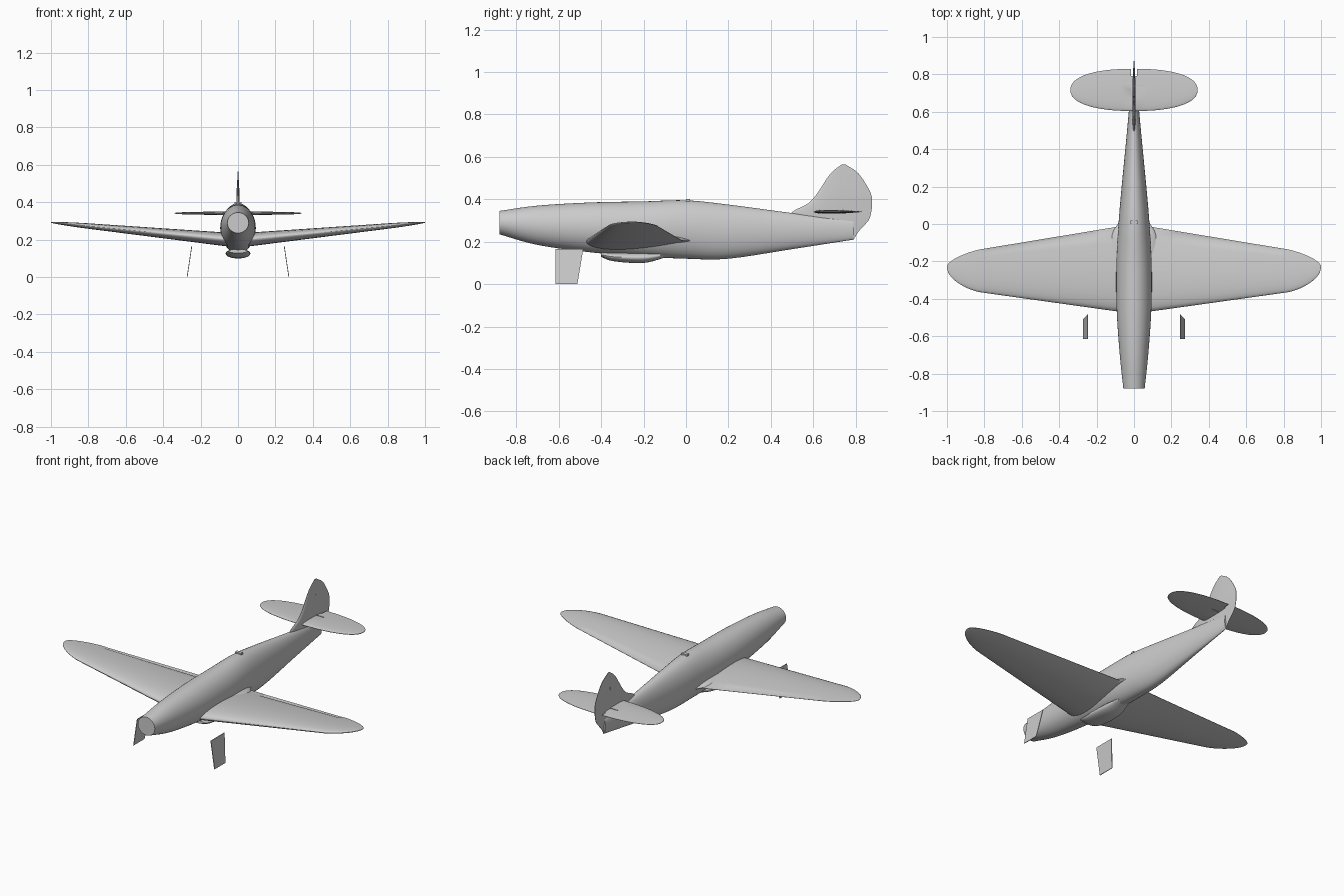
import bpy, bmesh
from math import sin, cos, pi, sqrt, radians
from mathutils import Vector

cube = bpy.data.objects.get("Cube")
if cube:
    bpy.data.objects.remove(cube, do_unlink=True)

colour = (0.6, 0.6, 0.6, 1)
grey = bpy.data.materials.new("light grey")
grey.use_nodes = True
grey.diffuse_color = colour
grey.node_tree.nodes["Principled BSDF"].inputs["Base Color"].default_value = colour


def loft(name, rings, mirror=False):
    """Skin a list of closed rings; a mirrored part stays open where it meets x = 0."""
    bm = bmesh.new()
    rows = [[bm.verts.new(point) for point in ring] for ring in rings]
    count = len(rows[0])
    for near, far in zip(rows, rows[1:]):
        for i in range(count):
            j = (i + 1) % count
            bm.faces.new((near[i], near[j], far[j], far[i]))
    touches_centre = mirror and all(abs(vert.co.x) < 1e-6 for vert in rows[0])
    if not touches_centre:
        bm.faces.new(rows[0][::-1])
    bm.faces.new(rows[-1])
    bmesh.ops.recalc_face_normals(bm, faces=bm.faces)
    mesh = bpy.data.meshes.new(name)
    bm.to_mesh(mesh)
    bm.free()
    mesh.materials.append(grey)
    obj = bpy.data.objects.new(name, mesh)
    bpy.context.collection.objects.link(obj)
    if mirror:
        obj.modifiers.new("Mirror", "MIRROR")
    bpy.ops.object.select_all(action="DESELECT")
    obj.select_set(True)
    bpy.context.view_layer.objects.active = obj
    bpy.ops.object.shade_smooth_by_angle(angle=radians(40))


def refine(stations, steps=5):
    """Smooth a list of stations with a Catmull-Rom spline."""
    points = [Vector(station) for station in stations]
    first = 2 * points[0] - points[1]
    last = 2 * points[-1] - points[-2]
    points = [first, *points, last]
    smooth = []
    for before, start, end, after in zip(points, points[1:], points[2:], points[3:]):
        leave, arrive = (end - before) / 2, (after - start) / 2
        for k in range(steps):
            t = k / steps
            blend = t * t * (3 - 2 * t)
            smooth.append(start.lerp(end, blend)
                          + leave * t * (1 - t) ** 2 - arrive * t * t * (1 - t))
    return smooth + [points[-2]]


def oval(y, top, bottom, half_width, sides=40):
    """Upright ellipse across the fuselage axis."""
    middle, half_height = (top + bottom) / 2, (top - bottom) / 2
    angles = [2 * pi * i / sides for i in range(sides)]
    return [(half_width * cos(a), y, middle + half_height * sin(a)) for a in angles]


def foil(lead, trail, half, cove=False):
    """Aerofoil outline as (y, offset); a cove steps the upper skin down at the rear."""
    chord = [(1 - cos(pi * k / 14)) / 2 for k in range(15)]
    edge = 0.001

    def skin(t):
        return half * 2.6 * sqrt(t) * (1 - t) + edge

    upper = [(t, edge - skin(t) if cove and t > 0.9 else skin(t)) for t in chord]
    lower = [(t, -skin(t)) for t in reversed(chord)]
    return [(lead + (trail - lead) * t, offset) for t, offset in upper + lower]


def box(name, centre, size, mirror=False):
    """Small upright block."""
    x, y, z = centre
    dx, dy, dz = (side / 2 for side in size)
    corners = ((-dx, -dy), (dx, -dy), (dx, dy), (-dx, dy))
    loft(name, [[(x + a, y + b, height) for a, b in corners] for height in (z - dz, z + dz)], mirror)


# Fuselage stations: y, top, bottom, half width
fuselage = [
    (-0.88, 0.345, 0.235, 0.057),
    (-0.7, 0.37, 0.185, 0.076),
    (-0.45, 0.385, 0.15, 0.093),
    (-0.2, 0.39, 0.13, 0.094),
    (0, 0.395, 0.12, 0.083),
    (0.2, 0.375, 0.12, 0.066),
    (0.5, 0.335, 0.165, 0.037),
    (0.79, 0.3, 0.21, 0.011),
]
loft("fuselage", [oval(*station) for station in refine(fuselage)])


# Wings: straight taper with dihedral, then a rounded tip
def wing_ring(x):
    tip_start, tip_centre = 0.8, -0.23
    rounding = sqrt(max(1 - (max(x - tip_start, 0) / (1 - tip_start)) ** 2, 0)) + 0.01
    rounding = min(rounding, 1)
    lead = tip_centre + (0.14 * x - 0.48 - tip_centre) * rounding
    trail = tip_centre + (-0.165 * x - tip_centre) * rounding
    half = 0.038 * (1 - 0.8 * x) * rounding
    height = 0.195 + 0.097 * x
    return [(x, y, height + offset) for y, offset in foil(lead, trail, half, 0.2 < x < tip_start)]


tip_spans = [0.8 + 0.2 * sin(pi * k / 20) for k in range(11)]
loft("wings", [wing_ring(x) for x in [0, 0.1, 0.2, 0.21, 0.5, 0.79] + tip_spans], True)

# Wing root fairing: y, half width, rise
fairing = [(-0.42, 0.03, 0.02), (-0.25, 0.11, 0.04), (-0.08, 0.125, 0.034), (0.02, 0.075, 0.016)]
loft("wing_root_fairing", [oval(y, 0.2 + rise, 0.2 - rise / 3, width, 24)
                           for y, width, rise in refine(fairing)])


# Tailplane: rounded planform, notched at the centre for the rudder
def tailplane_ring(x, notch):
    power, span, centre = 2.3, 0.34, 0.717
    taper = max(1 - (x / span) ** power, 0.001) ** (1 / power)
    reach = 0.113 * taper
    trail = 0.79 if notch else centre + reach
    return [(x, y, 0.341 + offset) for y, offset in foil(centre - reach, trail, 0.008 * taper)]


notch_edge = 0.015
tail_spans = [0.34 * sin(pi * k / 28) for k in range(2, 15)]
loft("tailplane", [tailplane_ring(x, True) for x in (0, notch_edge)]
     + [tailplane_ring(x, False) for x in [notch_edge + 0.001] + tail_spans], True)

# Fin and rudder: height, leading edge, trailing edge
fin = [
    (0.21, 0.6, 0.79),
    (0.25, 0.55, 0.815),
    (0.3, 0.5, 0.86),
    (0.34, 0.5, 0.873),
    (0.38, 0.575, 0.877),
    (0.43, 0.62, 0.87),
    (0.52, 0.68, 0.815),
    (0.565, 0.735, 0.75),
]
loft("fin_and_rudder", [[(offset, y, z) for y, offset in foil(lead, trail, min(0.008, (0.58 - z) / 20))]
                        for z, lead, trail in refine(fin, 3)])

# Belly radiator duct: y, bottom, half width
duct = [(-0.4, 0.128, 0.05), (-0.34, 0.108, 0.064), (-0.2, 0.1, 0.064), (-0.09, 0.128, 0.04)]
loft("radiator_duct", [oval(y, 0.15, bottom, width, 24) for y, bottom, width in refine(duct)])


# Undercarriage doors: thin plates splayed outwards at the foot
def door_ring(x, z, back):
    front, half = -0.615, 0.002
    return [(x - half, front, z), (x + half, front, z), (x + half, back, z), (x - half, back, z)]


loft("gear_doors", [door_ring(0.272, 0, -0.512), door_ring(0.247, 0.166, -0.484)], True)

# Small fittings
box("rudder_hinge_strip", (0, 0.735, 0.43), (0.018, 0.004, 0.09))
box("tailplane_hinge_strip", (0.035, 0.74, 0.341), (0.05, 0.004, 0.02), True)
box("spine_fitting", (0, 0.01, 0.393), (0.04, 0.02, 0.016))
